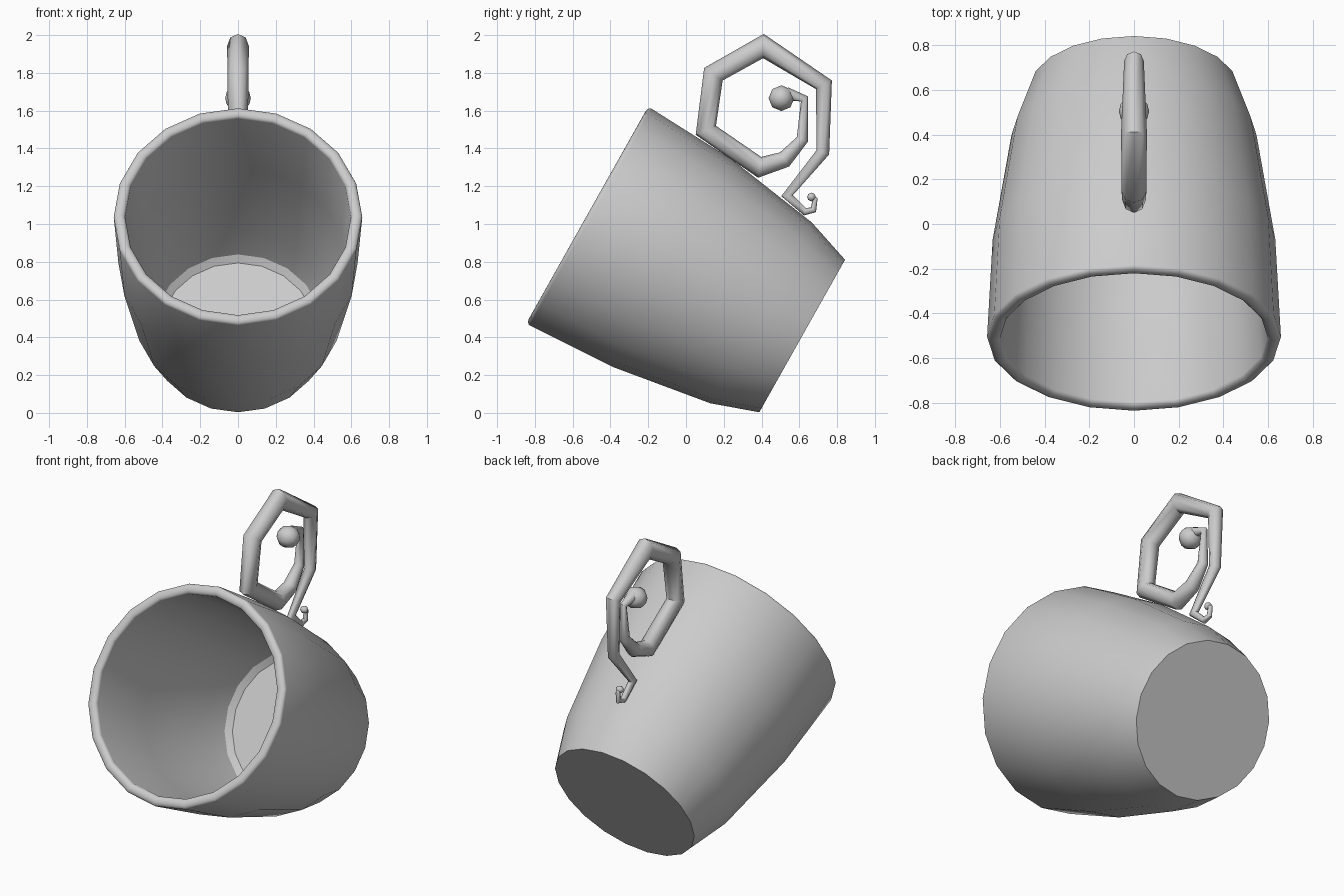
import bpy, bmesh, math
from mathutils import Vector, Matrix

if "Cube" in bpy.data.objects:
    bpy.data.objects.remove(bpy.data.objects["Cube"])


def finish(name, bm, angle):
    bmesh.ops.recalc_face_normals(bm, faces=bm.faces)
    me = bpy.data.meshes.new(name)
    bm.to_mesh(me)
    bm.free()
    ob = bpy.data.objects.new(name, me)
    bpy.context.collection.objects.link(ob)
    bpy.ops.object.select_all(action='DESELECT')
    ob.select_set(True)
    bpy.context.view_layer.objects.active = ob
    bpy.ops.object.shade_smooth_by_angle(angle=math.radians(angle))
    return ob


def loft(bm, rings):
    """Skin a list of point rings and cap both ends."""
    rows = [[bm.verts.new(p) for p in ring] for ring in rings]
    n = len(rows[0])
    for a, b in zip(rows, rows[1:]):
        for i in range(n):
            j = (i + 1) % n
            bm.faces.new((a[i], a[j], b[j], b[i]))
    bm.faces.new(rows[0])
    bm.faces.new(rows[-1])


# Cup: lathed (radius, height) profile, outside, rounded rim, inside
rim = [(0.628 + 0.03 * math.cos(math.pi * k / 8),
        1.285 + 0.021 * math.sin(math.pi * k / 8)) for k in range(9)]
profile = ([(0.463, 0), (0.549, 0.25), (0.633, 0.786)] + rim +
           [(0.573, 0.786), (0.491, 0.25), (0.445, 0.09), (0.41, 0.06)])
bm = bmesh.new()
loft(bm, [[(r * math.sin(math.tau * i / 20), r * math.cos(math.tau * i / 20), h)
           for i in range(20)] for r, h in profile])
cup = finish("cup", bm, 31)
cup.matrix_world = (Matrix.Translation((0, 0.615, 0.407)) @
                    Matrix.Rotation(math.radians(60.65), 4, 'X'))

# Handle: tapered mitred tube in the yz plane, (y, z, radius)
path = [(0.53, 1.69, 0.035), (0.627, 1.662, 0.018), (0.616, 1.448, 0.03),
        (0.522, 1.342, 0.043), (0.39, 1.30, 0.05), (0.105, 1.496, 0.05),
        (0.145, 1.793, 0.053), (0.41, 1.942, 0.055), (0.73, 1.737, 0.042),
        (0.725, 1.38, 0.033), (0.535, 1.15, 0.022), (0.63, 1.065, 0.018),
        (0.675, 1.075, 0.015), (0.683, 1.13, 0.013), (0.662, 1.147, 0.012)]
pts = [Vector((0, y, z)) for y, z, r in path]
X = Vector((1, 0, 0))
rings = []
for i, p in enumerate(pts):
    a = (p - pts[i - 1]).normalized() if i else (pts[1] - p).normalized()
    b = (pts[i + 1] - p).normalized() if i + 1 < len(pts) else a
    t = (a + b).normalized()
    side = t.cross(X) / max(t.dot(a), 0.6)
    r = path[i][2]
    rings.append([p + r * (X * math.cos(math.tau * k / 8) * 1.05 +
                           side * math.sin(math.tau * k / 8)) for k in range(8)])
bm = bmesh.new()
loft(bm, rings)
finish("handle", bm, 50)

# Balls closing both curled ends
for name, y, z, r in (("handle_inner_ball", 0.505, 1.666, 0.068),
                      ("handle_tail_ball", 0.664, 1.143, 0.023)):
    bm = bmesh.new()
    bmesh.ops.create_uvsphere(bm, u_segments=8, v_segments=6, radius=r)
    bmesh.ops.rotate(bm, verts=bm.verts, matrix=Matrix.Rotation(math.pi / 2, 3, 'Y'))
    bmesh.ops.translate(bm, verts=bm.verts, vec=(0, y, z))
    finish(name, bm, 60)
